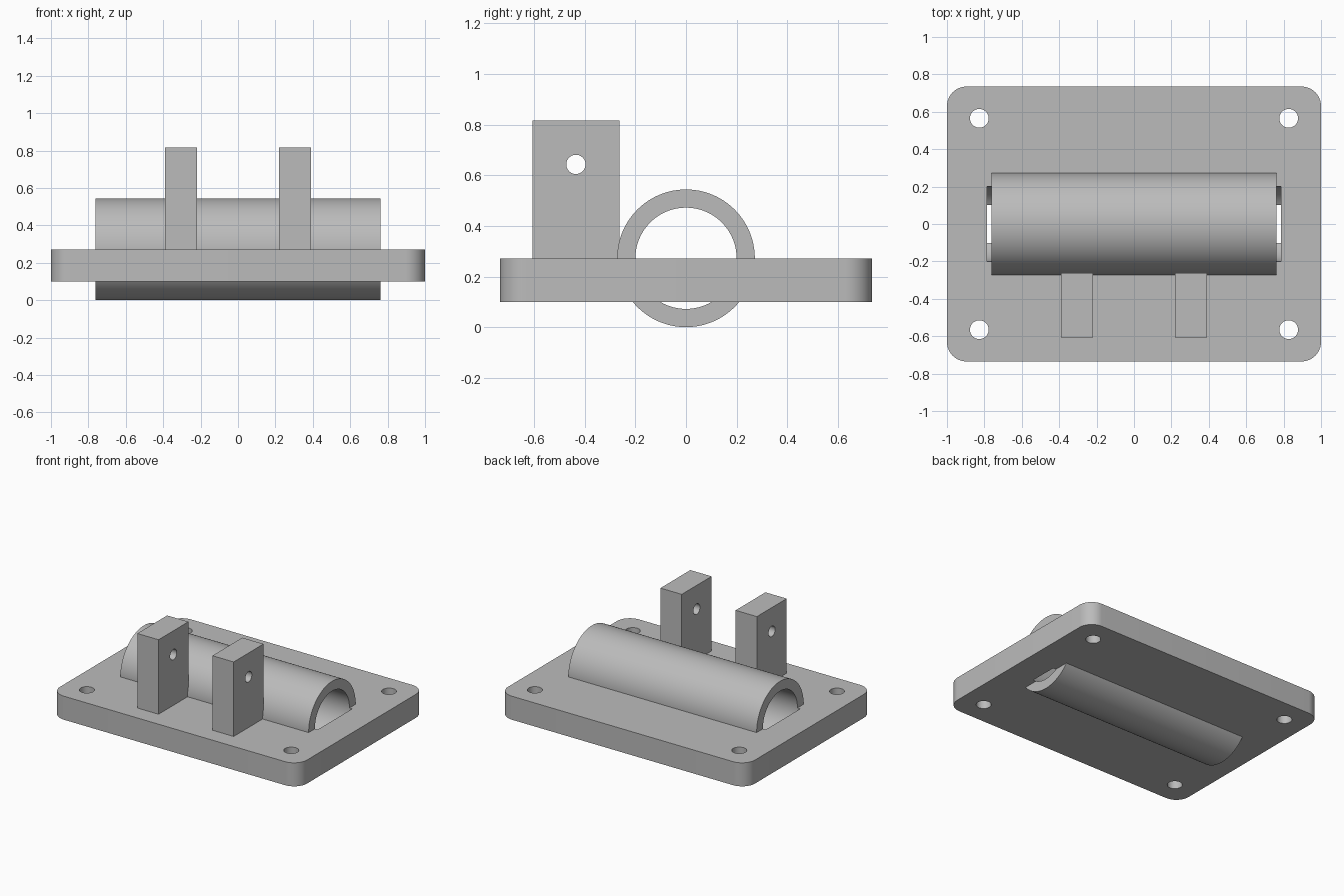
import bpy, bmesh, math
from mathutils import Matrix

if "Cube" in bpy.data.objects:
    bpy.data.objects.remove(bpy.data.objects["Cube"], do_unlink=True)

grey = bpy.data.materials.new("plain_grey")
grey.use_nodes = True
GREY = (0.5, 0.5, 0.5, 1)
grey.diffuse_color = GREY
grey.node_tree.nodes["Principled BSDF"].inputs["Base Color"].default_value = GREY

AXIS_Z = 0.272   # height of the tube axis and of the plate top
OUTER, INNER = 0.272, 0.2


def finish(name, bm):
    mesh = bpy.data.meshes.new(name)
    bm.to_mesh(mesh)
    bm.free()
    mesh.materials.append(grey)
    obj = bpy.data.objects.new(name, mesh)
    bpy.context.collection.objects.link(obj)
    return obj


def box(name, low, high, corner=0):
    bm = bmesh.new()
    size = [b - a for a, b in zip(low, high)]
    middle = [(a + b) / 2 for a, b in zip(low, high)]
    bmesh.ops.create_cube(bm, size=1, matrix=Matrix.Translation(middle) @ Matrix.Diagonal((*size, 1)))
    if corner:
        upright = [e for e in bm.edges if abs(e.verts[0].co.z - e.verts[1].co.z) > 0.01]
        bmesh.ops.bevel(bm, geom=upright, offset=corner, segments=12, profile=0.5, affect='EDGES')
    return finish(name, bm)


def cylinder(name, centre, radius, length, along_x=True, sides=96):
    bm = bmesh.new()
    turn = Matrix.Rotation(math.pi / 2, 4, 'Y') if along_x else Matrix()
    bmesh.ops.create_cone(bm, cap_ends=True, segments=sides, radius1=radius, radius2=radius,
                          depth=length, matrix=Matrix.Translation(centre) @ turn)
    return finish(name, bm)


def cut(obj, cutters):
    bpy.ops.object.select_all(action='DESELECT')
    bpy.context.view_layer.objects.active = obj
    obj.select_set(True)
    for cutter in cutters:
        cutter.hide_render = True
        mod = obj.modifiers.new("cut", 'BOOLEAN')
        mod.operation, mod.solver, mod.object = 'DIFFERENCE', 'EXACT', cutter
        bpy.ops.object.modifier_apply(modifier=mod.name)
        bpy.data.objects.remove(cutter, do_unlink=True)
    bpy.ops.object.shade_smooth_by_angle(angle=math.radians(30))


# Base plate: rounded corners, bolt holes, tube seat and a slightly longer bore
plate = box("base_plate", (-1, -0.735, 0.1), (1, 0.735, AXIS_Z), corner=0.105)
cutters = [cylinder("bolt_hole", (x, y, 0.2), 0.05, 1, along_x=False, sides=48)
           for x in (-0.827, 0.827) for y in (-0.565, 0.565)]
cutters.append(cylinder("tube_seat", (0, 0, AXIS_Z), 0.25, 1.51))
cutters.append(cylinder("plate_bore", (0, 0, AXIS_Z), INNER, 1.57))
cut(plate, cutters)

# Open tube lying through the plate
tube = cylinder("tube", (0, 0, AXIS_Z), OUTER, 1.524)
cut(tube, [cylinder("tube_bore", (0, 0, AXIS_Z), INNER, 2)])

# Pair of upright lugs with pin holes
for side, name in ((-1, "right_lug"), (1, "left_lug")):
    x = side * 0.304
    lug = box(name, (x - 0.086, -0.607, AXIS_Z), (x + 0.086, -0.262, 0.817))
    cut(lug, [cylinder("pin_hole", (x, -0.435, 0.643), 0.038, 1, sides=48)])
    bpy.ops.object.select_all(action='DESELECT')
